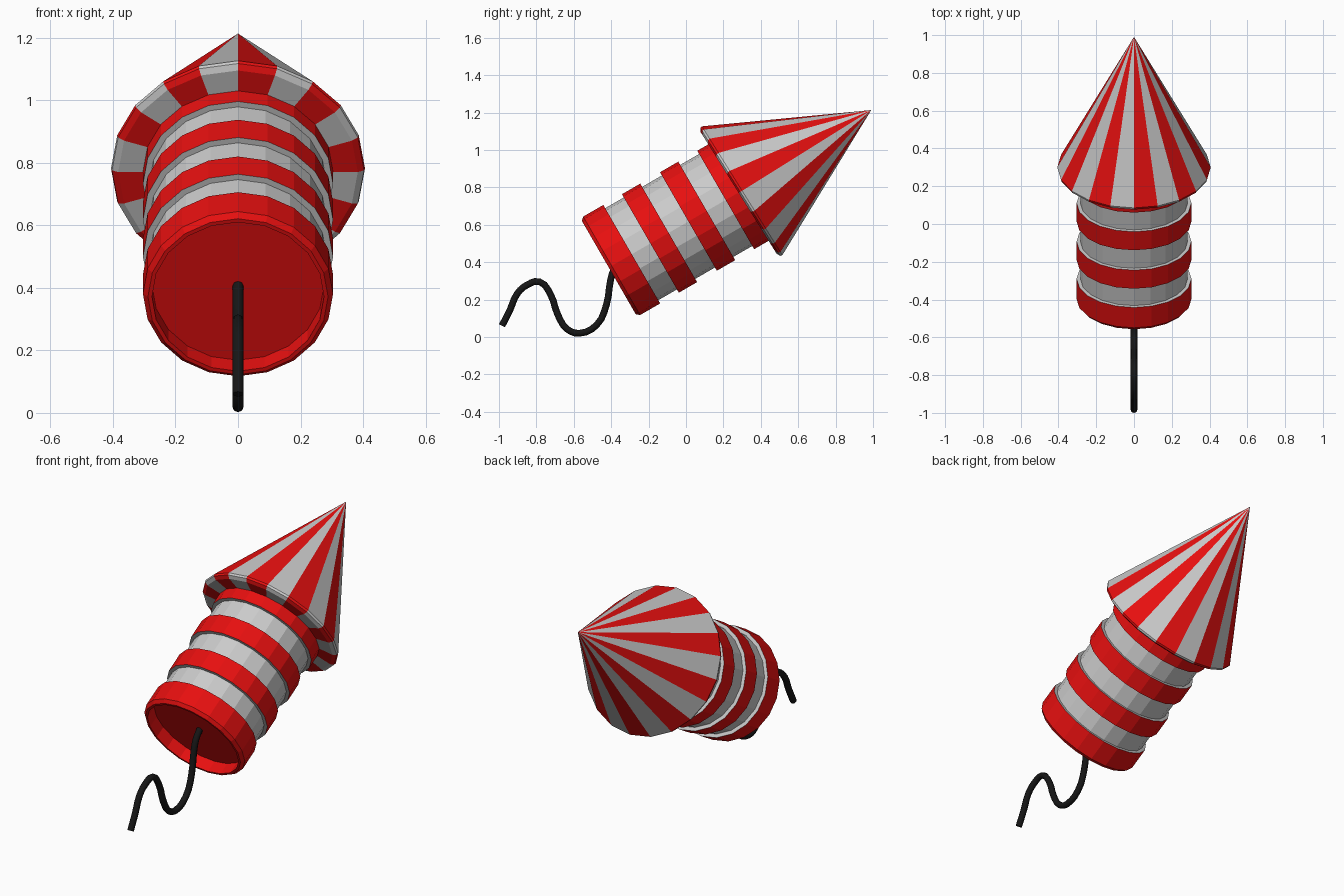
import bpy, bmesh
from math import sin, cos, pi, radians
from mathutils import Matrix

if "Cube" in bpy.data.objects:
    bpy.data.objects.remove(bpy.data.objects["Cube"])

SIDES = 20


def material(name, color):
    m = bpy.data.materials.new(name)
    m.diffuse_color = (*color, 1)
    m.use_nodes = True
    m.node_tree.nodes["Principled BSDF"].inputs["Base Color"].default_value = m.diffuse_color
    return m


RED = material("red", (0.8, 0.005, 0.005))
PALE = material("pale", (0.7, 0.7, 0.7))
BLACK = material("black", (0.008, 0.008, 0.008))


def lathe(name, profile, tilt, origin, pick):
    """Spin (radius, height) points; pick(segment, sector) gives 0 red / 1 pale."""
    bm = bmesh.new()
    rings = []
    for r, h in profile:
        if r == 0:
            rings.append([bm.verts.new((0, 0, h))] * SIDES)
        else:
            rings.append([bm.verts.new((r * sin(2 * pi * k / SIDES),
                                        -r * cos(2 * pi * k / SIDES), h))
                          for k in range(SIDES)])
    for i in range(len(rings) - 1):
        a, b = rings[i], rings[i + 1]
        for k in range(SIDES):
            n = (k + 1) % SIDES
            corners = list(dict.fromkeys((a[k], a[n], b[n], b[k])))
            bm.faces.new(corners).material_index = pick(i, k)
    bmesh.ops.recalc_face_normals(bm, faces=bm.faces)
    bm.transform(Matrix.Translation(origin) @ Matrix.Rotation(-radians(90 - tilt), 4, 'X'))
    me = bpy.data.meshes.new(name)
    bm.to_mesh(me)
    bm.free()
    me.materials.append(RED)
    me.materials.append(PALE)
    ob = bpy.data.objects.new(name, me)
    bpy.context.collection.objects.link(ob)


# Banded tube: recessed base, raised red bands, pale sections between them
R, G = 0.304, 0.284
profile = [(0, 0.07), (0.275, 0.07), (0.275, 0.0), (0.288, 0.0), (R, 0.018), (R, 0.142)]
colors = [0] * 5
for start in (0.257, 0.492, 0.722):
    profile += [(G, profile[-1][1]), (G, start), (R, start), (R, start + 0.113)]
    colors += [1, 1, 1, 0]
profile.append((0, profile[-1][1]))
colors.append(0)
lathe("tube", profile, 30, (0, -0.413, 0.3715), lambda i, k: colors[i])

# Striped nose cone with a rounded rim
lathe("nose_cone",
      [(0, -0.03), (0.383, -0.03), (0.403, -0.02), (0.406, -0.008), (0.397, 0.01), (0, 0.806)],
      32, (0, 0.307, 0.786), lambda i, k: k % 2)

# Wavy fuse
path = [(-0.345, 0.412), (-0.385, 0.36), (-0.403, 0.305), (-0.425, 0.174), (-0.478, 0.064),
        (-0.57, 0.02), (-0.635, 0.042), (-0.686, 0.12), (-0.724, 0.227), (-0.783, 0.295),
        (-0.85, 0.278), (-0.902, 0.232), (-0.94, 0.147), (-0.984, 0.06)]
cu = bpy.data.curves.new("fuse", 'CURVE')
cu.dimensions = '3D'
cu.bevel_depth = 0.018
cu.bevel_resolution = 2
cu.resolution_u = 3
cu.use_fill_caps = True
sp = cu.splines.new('BEZIER')
sp.bezier_points.add(len(path) - 1)
for p, (y, z) in zip(sp.bezier_points, path):
    p.co = (0, y, z)
    p.handle_left_type = p.handle_right_type = 'AUTO'
cu.materials.append(BLACK)
bpy.context.collection.objects.link(bpy.data.objects.new("fuse", cu))
